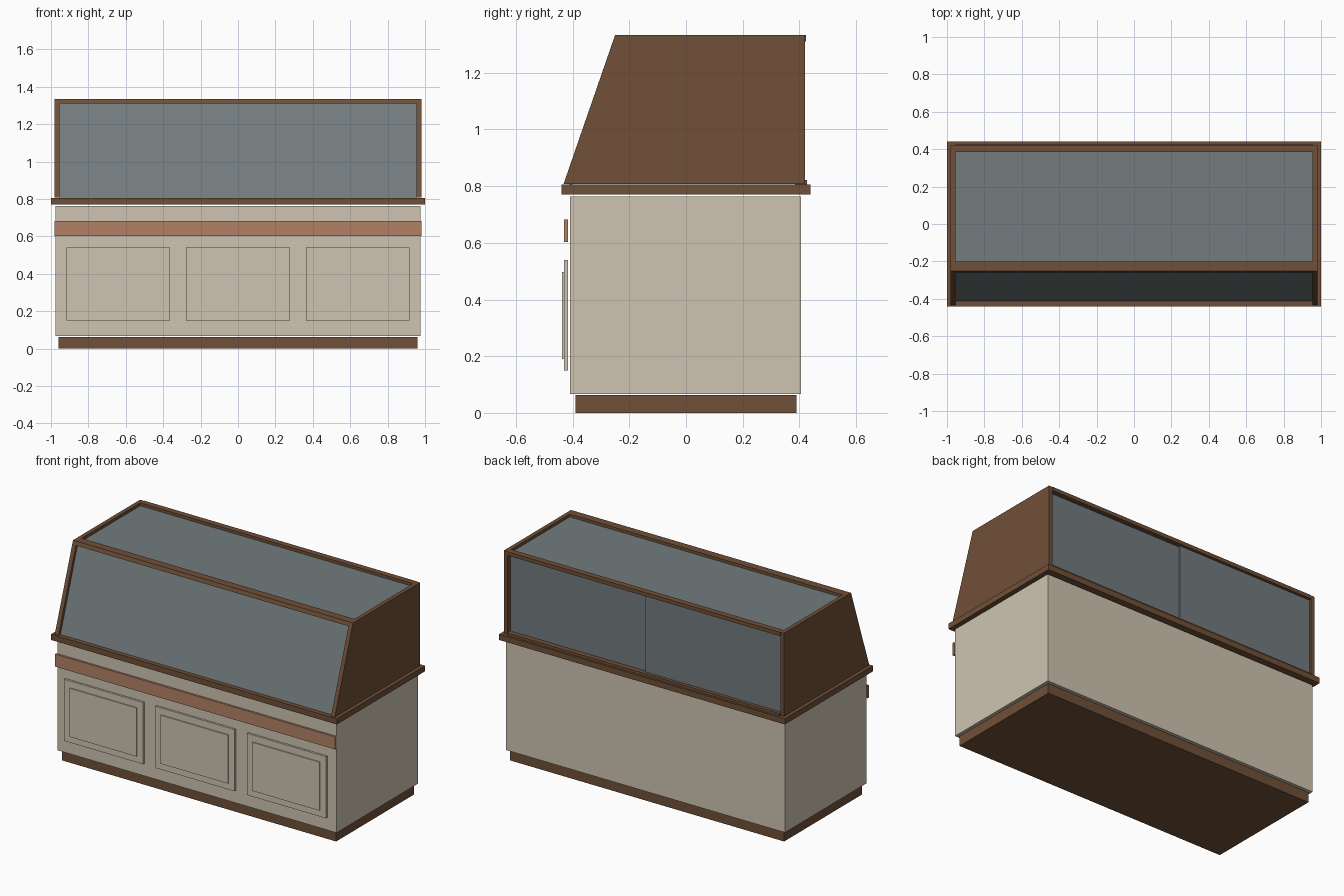
import bpy

if "Cube" in bpy.data.objects:
    bpy.data.objects.remove(bpy.data.objects["Cube"])


def material(name, color):
    m = bpy.data.materials.new(name)
    m.diffuse_color = (*color, 1)
    m.use_nodes = True
    m.node_tree.nodes["Principled BSDF"].inputs["Base Color"].default_value = m.diffuse_color
    return m


WOOD = material("dark_wood", (0.16, 0.08, 0.04))
CREAM = material("cream_paint", (0.62, 0.55, 0.44))
COPPER = material("copper_band", (0.45, 0.22, 0.13))
GLASS = material("grey_glass", (0.17, 0.20, 0.21))


def prism(name, profile, x0, x1, mat):
    """Extrude a (y, z) outline along x."""
    n = len(profile)
    verts = [(x, y, z) for x in (x0, x1) for y, z in profile]
    faces = [tuple(reversed(range(n))), tuple(range(n, 2 * n))]
    faces += [(i, (i + 1) % n, n + (i + 1) % n, n + i) for i in range(n)]
    mesh = bpy.data.meshes.new(name)
    mesh.from_pydata(verts, [], faces)
    mesh.materials.append(mat)
    obj = bpy.data.objects.new(name, mesh)
    bpy.context.collection.objects.link(obj)
    return obj


def box(name, x0, x1, y0, y1, z0, z1, mat):
    return prism(name, [(y0, z0), (y1, z0), (y1, z1), (y0, z1)], x0, x1, mat)


# Base cabinet
box("plinth", -0.96, 0.96, -0.39, 0.39, 0, 0.063, WOOD)
box("cabinet_body", -0.977, 0.977, -0.41, 0.406, 0.067, 0.764, CREAM)
box("countertop", -1, 1, -0.44, 0.44, 0.77, 0.806, WOOD)
box("front_band", -0.98, 0.98, -0.43, -0.417, 0.603, 0.682, COPPER)

# Raised front panels
for i, cx in enumerate((-0.64, 0, 0.64)):
    box(f"panel_outer_{i}", cx - 0.277, cx + 0.277, -0.43, -0.417, 0.15, 0.54, CREAM)
    box(f"panel_inner_{i}", cx - 0.235, cx + 0.235, -0.437, -0.43, 0.19, 0.497, CREAM)

# Sloped solid sides of the display hood
side = [(-0.432, 0.808), (0.42, 0.808), (0.42, 1.334), (-0.25, 1.334)]
box_ends = ((-0.98, -0.954, "left"), (0.954, 0.98, "right"))
for x0, x1, label in box_ends:
    prism(f"hood_side_{label}", side, x0, x1, WOOD)

# Hood rails
X = 0.954
prism("front_top_rail", [(-0.258, 1.31), (-0.2, 1.31), (-0.2, 1.334), (-0.25, 1.334)], -X, X, WOOD)
box("back_top_rail", -X, X, 0.385, 0.423, 1.31, 1.334, WOOD)
box("back_bottom_rail", -X, X, 0.385, 0.427, 0.806, 0.822, WOOD)

# Glass panes, set back inside the frame
prism("front_glass", [(-0.412, 0.806), (-0.402, 0.806), (-0.23, 1.31), (-0.24, 1.31)], -X, X, GLASS)
box("top_glass", -X, X, -0.24, 0.40, 1.308, 1.316, GLASS)
box("back_door_left", -X, 0.0, 0.397, 0.405, 0.82, 1.312, GLASS)
box("back_door_right", -0.02, X, 0.386, 0.394, 0.82, 1.312, GLASS)
